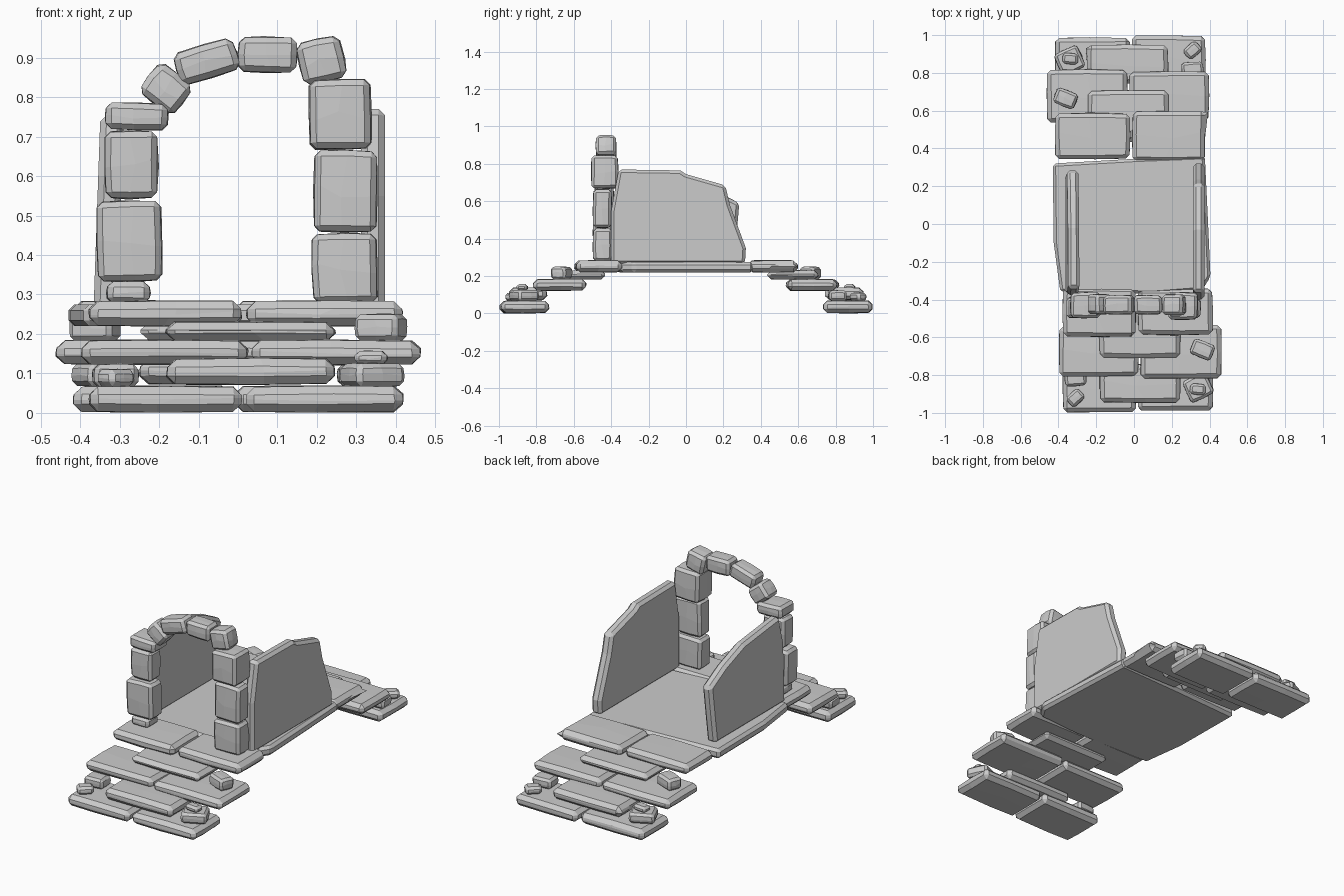
import bpy, bmesh, math, random
from mathutils import Matrix, Vector

if "Cube" in bpy.data.objects:
    bpy.data.objects.remove(bpy.data.objects["Cube"])

random.seed(7)
stone_mat = bpy.data.materials.new("light grey stone")
stone_mat.diffuse_color = (0.6, 0.6, 0.6, 1)
stone_mat.use_nodes = True
stone_mat.node_tree.nodes["Principled BSDF"].inputs["Base Color"].default_value = stone_mat.diffuse_color


def finish(bm, name, bevel):
    """Chamfer the sharp edges and turn the bmesh into a flat shaded object."""
    bmesh.ops.recalc_face_normals(bm, faces=bm.faces)
    sharp = [e for e in bm.edges if e.is_manifold and e.calc_face_angle(0) > 0.6]
    bmesh.ops.bevel(bm, geom=sharp, offset=bevel, segments=1, affect='EDGES', clamp_overlap=True)
    me = bpy.data.meshes.new(name)
    bm.to_mesh(me)
    bm.free()
    me.materials.append(stone_mat)
    ob = bpy.data.objects.new(name, me)
    bpy.context.collection.objects.link(ob)
    return ob


def block(name, x, y, z, roll=0, yaw=0, bevel=0.016, rough=0.07, bulge=0.03):
    """Rough hewn stone filling the ranges x, y, z, turned about its centre."""
    size = Vector((x[1] - x[0], y[1] - y[0], z[1] - z[0]))
    centre = Vector((x[0] + x[1], y[0] + y[1], z[0] + z[1])) / 2
    bm = bmesh.new()
    bmesh.ops.create_cube(bm, size=1)
    bmesh.ops.subdivide_edges(bm, edges=bm.edges[:], cuts=1, use_grid_fill=True)
    for v in bm.verts:
        outer = sum(abs(c) > 0.4 for c in v.co)      # 1 face, 2 edge, 3 corner
        for i in range(3):
            if abs(v.co[i]) > 0.4:
                k = min(1, 0.12 / size[i]) if outer > 1 else 0.3
                v.co[i] *= 1 - random.random() * rough * k - bulge * (outer - 1) * k
            else:
                v.co[i] += random.uniform(-0.08, 0.08)
    bmesh.ops.scale(bm, vec=size, verts=bm.verts)
    turn = Matrix.Rotation(math.radians(yaw), 4, 'Z') @ Matrix.Rotation(math.radians(roll), 4, 'Y')
    bm.transform(Matrix.Translation(centre) @ turn)
    return finish(bm, name, bevel)


def plate(name, outline, matrix, thick, bevel):
    """Polygon outline extruded by thick along its local z."""
    bm = bmesh.new()
    face = bm.faces.new([bm.verts.new((a, b, -thick / 2)) for a, b in outline])
    out = bmesh.ops.extrude_face_region(bm, geom=[face])
    for v in out["geom"]:
        if isinstance(v, bmesh.types.BMVert):
            v.co.z += thick
    bm.transform(matrix)
    return finish(bm, name, bevel)


# Stairs: same flight at the front and, turned half round, at the back
slabs = [
    ("bottom_step_left", (-0.38, 0.013), (-1.0, -0.73), (0, 0.07)),
    ("bottom_step_right", (0.017, 0.42), (-0.99, -0.73), (0, 0.07)),
    ("lower_riser_slab", (-0.185, 0.25), (-0.95, -0.74), (0.07, 0.14)),
    ("middle_step_left", (-0.40, 0.028), (-0.81, -0.54), (0.12, 0.186)),
    ("middle_step_right", (0.032, 0.465), (-0.82, -0.53), (0.12, 0.186)),
    ("upper_riser_slab", (-0.185, 0.25), (-0.71, -0.43), (0.18, 0.232)),
    ("top_step_left", (-0.38, 0.013), (-0.60, -0.33), (0.218, 0.286)),
    ("top_step_right", (0.017, 0.42), (-0.59, -0.34), (0.218, 0.286)),
]
pebbles = [
    ("left_corner_stone", (-0.355, -0.265), (-0.955, -0.885), (0.065, 0.112), 42),
    ("left_support_stone", (-0.37, -0.25), (-0.86, -0.76), (0.065, 0.125), 4),
    ("right_support_stone", (0.27, 0.41), (-0.93, -0.80), (0.065, 0.127), 25),
    ("right_corner_stone", (0.295, 0.38), (-0.905, -0.845), (0.12, 0.158), -5),
    ("step_stone", (0.30, 0.425), (-0.71, -0.62), (0.18, 0.252), -22),
]
half_turn = Matrix.Rotation(math.pi, 4, 'Z')
for end in ("front", "back"):
    made = [block(f"{end}_{n}", x, y, z, bevel=0.02, rough=0.1) for n, x, y, z in slabs]
    made += [block(f"{end}_{n}", x, y, z, yaw=a, bevel=0.012) for n, x, y, z, a in pebbles]
    if end == "back":
        for ob in made:
            ob.data.transform(half_turn)

# Bridge floor
floor = [(-0.43, 0.32), (-0.425, -0.10), (-0.39, -0.36), (0.10, -0.37), (0.36, -0.35),
         (0.405, -0.28), (0.39, 0.05), (0.375, 0.36), (0.0, 0.345)]
plate("bridge_floor", floor, Matrix.Translation((0, 0, 0.247)), 0.055, 0.015)

# Side walls: outlines in y, z, stood upright across x
upright = Matrix(((0, 0, 1, 0), (1, 0, 0, 0), (0, 1, 0, 0), (0, 0, 0, 1)))
right = [(-0.40, 0.265), (0.315, 0.265), (0.32, 0.35), (0.235, 0.58), (0.21, 0.685),
         (0.0, 0.745), (-0.03, 0.765), (-0.36, 0.77), (-0.40, 0.55)]
left = [(-0.37, 0.265), (0.255, 0.265), (0.27, 0.42), (0.285, 0.59), (0.15, 0.66),
        (-0.02, 0.72), (-0.34, 0.755), (-0.375, 0.6)]
plate("right_wall", right, Matrix.Translation((0.342, 0, 0)) @ upright, 0.06, 0.016)
lean = Matrix.Rotation(math.radians(2), 4, 'Y')
plate("left_wall", left, Matrix.Translation((-0.345, 0, 0)) @ lean @ upright, 0.06, 0.016)

# Archway: two stacked columns and a ring of wedge stones
arch = [
    ("left_column_foot", (-0.335, -0.22), (-0.49, -0.38), (0.275, 0.335), 0),
    ("left_column_lower", (-0.36, -0.19), (-0.50, -0.385), (0.33, 0.54), -1),
    ("left_column_upper", (-0.34, -0.20), (-0.49, -0.385), (0.54, 0.717), 0),
    ("left_column_cap", (-0.338, -0.175), (-0.50, -0.36), (0.715, 0.787), 2),
    ("left_arch_stone", (-0.24, -0.125), (-0.48, -0.37), (0.77, 0.87), 39),
    ("left_crown_stone", (-0.16, 0.002), (-0.48, -0.375), (0.845, 0.935), -17),
    ("right_crown_stone", (-0.002, 0.153), (-0.48, -0.375), (0.86, 0.955), 1),
    ("right_arch_stone", (0.152, 0.272), (-0.485, -0.37), (0.835, 0.95), -13),
    ("right_column_top", (0.178, 0.34), (-0.51, -0.36), (0.665, 0.848), -1),
    ("right_column_middle", (0.19, 0.355), (-0.50, -0.395), (0.455, 0.668), 1),
    ("right_column_bottom", (0.185, 0.355), (-0.50, -0.39), (0.275, 0.457), -1),
]
for n, x, y, z, roll in arch:
    block(n, x, y, z, roll=roll, bevel=0.014)
